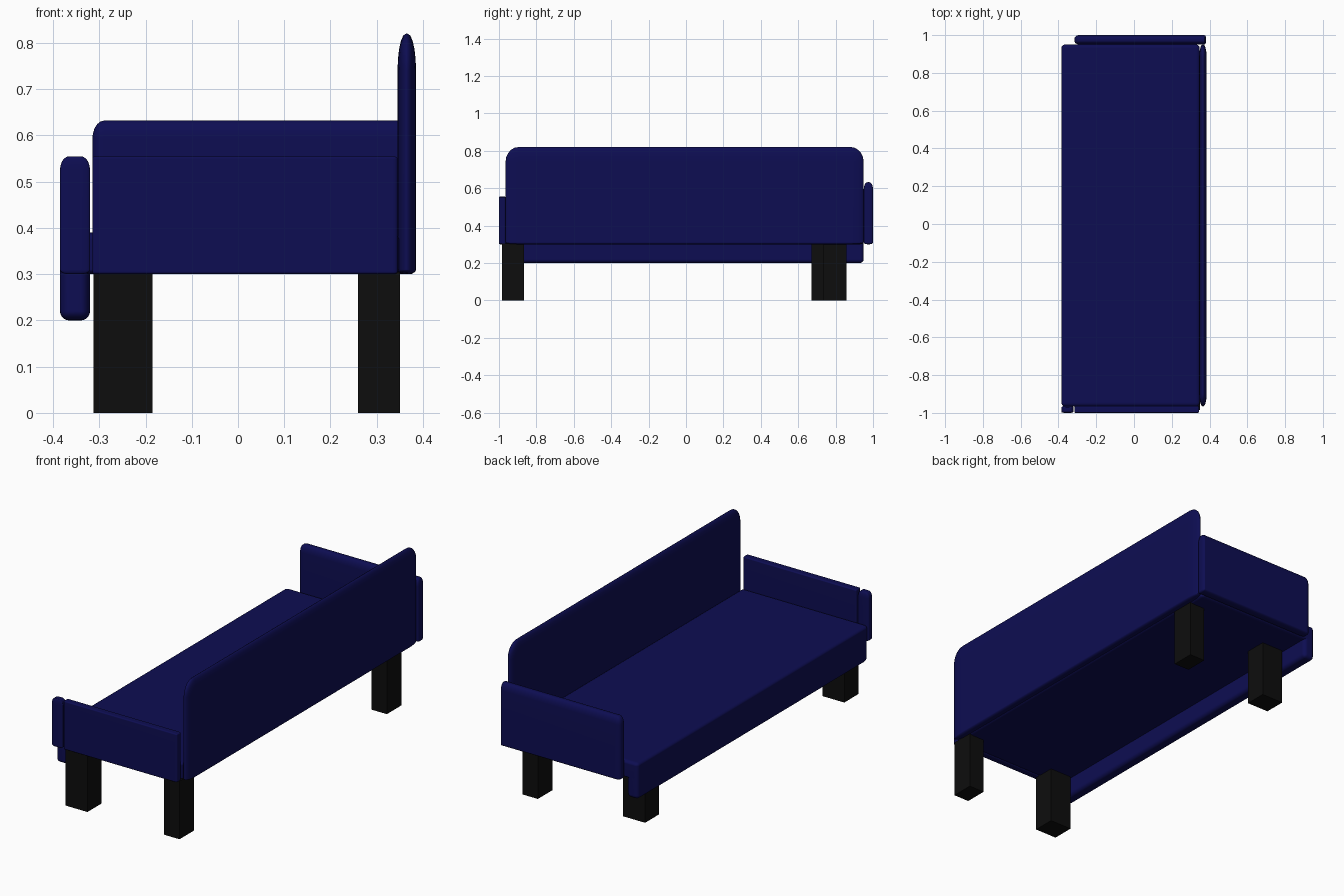
import bpy
import bmesh

cube = bpy.data.objects.get("Cube")
if cube:
    bpy.data.objects.remove(cube, do_unlink=True)


def make_material(name, color):
    mat = bpy.data.materials.new(name)
    mat.use_nodes = True
    mat.diffuse_color = (*color, 1)
    mat.node_tree.nodes["Principled BSDF"].inputs["Base Color"].default_value = (*color, 1)
    return mat


navy = make_material("navy upholstery", (0.004, 0.004, 0.085))
black = make_material("black leg", (0.004, 0.004, 0.004))


def add_object(name, bm, mat):
    mesh = bpy.data.meshes.new(name)
    bm.to_mesh(mesh)
    bm.free()
    mesh.materials.append(mat)
    obj = bpy.data.objects.new(name, mesh)
    bpy.context.scene.collection.objects.link(obj)
    return obj


def box(name, lo, hi, mat):
    bm = bmesh.new()
    bmesh.ops.create_cube(bm, size=1)
    for v in bm.verts:
        for i in range(3):
            v.co[i] = hi[i] if v.co[i] > 0 else lo[i]
    return add_object(name, bm, mat)


def cushion(name, lo, hi, r_lo, r_hi):
    """Box with elliptical rounding; one radius per axis and per end."""
    bm = bmesh.new()
    bmesh.ops.create_cube(bm, size=4)
    bmesh.ops.bevel(bm, geom=bm.edges[:], offset=1, segments=5, profile=0.5,
                    affect='EDGES')
    for v in bm.verts:
        for i in range(3):
            c = v.co[i]
            t = 1 - max(abs(c) - 1, 0)
            v.co[i] = hi[i] - r_hi[i] * t if c > 0 else lo[i] + r_lo[i] * t
    obj = add_object(name, bm, navy)
    for p in obj.data.polygons:
        p.use_smooth = True
    obj.modifiers.new("even_shading", 'WEIGHTED_NORMAL')
    return obj


# Seat slab and the deep rail along its open side
soft = (0.02, 0.02, 0.015)
cushion("seat", (-0.385, -0.965, 0.3), (0.348, 0.95, 0.39), (0.02, 0.02, 0.01), soft)
cushion("seat_rail", (-0.385, -0.965, 0.2), (-0.32, 0.95, 0.39), (0.02, 0.03, 0.02), soft)

# Tall backrest along the other long side
cushion("backrest", (0.345, -0.965, 0.3), (0.385, 0.95, 0.82),
        (0.018, 0.07, 0.01), (0.018, 0.07, 0.08))

# High end panel, low end panel and its separate end post
cushion("high_end_panel", (-0.315, 0.95, 0.3), (0.382, 1, 0.632),
        (0.025, 0.02, 0.01), (0.01, 0.02, 0.04))
cushion("low_end_panel", (-0.315, -1, 0.3), (0.345, -0.963, 0.555),
        (0.006, 0.006, 0.006), (0.01, 0.01, 0.006))
cushion("low_end_post", (-0.385, -1, 0.3), (-0.32, -0.963, 0.555),
        (0.02, 0.006, 0.01), (0.02, 0.01, 0.03))

# Square legs: wider pair under the open side, slimmer pair under the back
for name, y0, y1 in (("front", -0.985, -0.868), ("rear", 0.67, 0.785)):
    box(name + "_right_leg", (-0.312, y0, 0), (-0.185, y1, 0.305), black)
for name, y0, y1 in (("front", -0.985, -0.865), ("rear", 0.735, 0.858)):
    box(name + "_left_leg", (0.26, y0, 0), (0.35, y1, 0.305), black)
